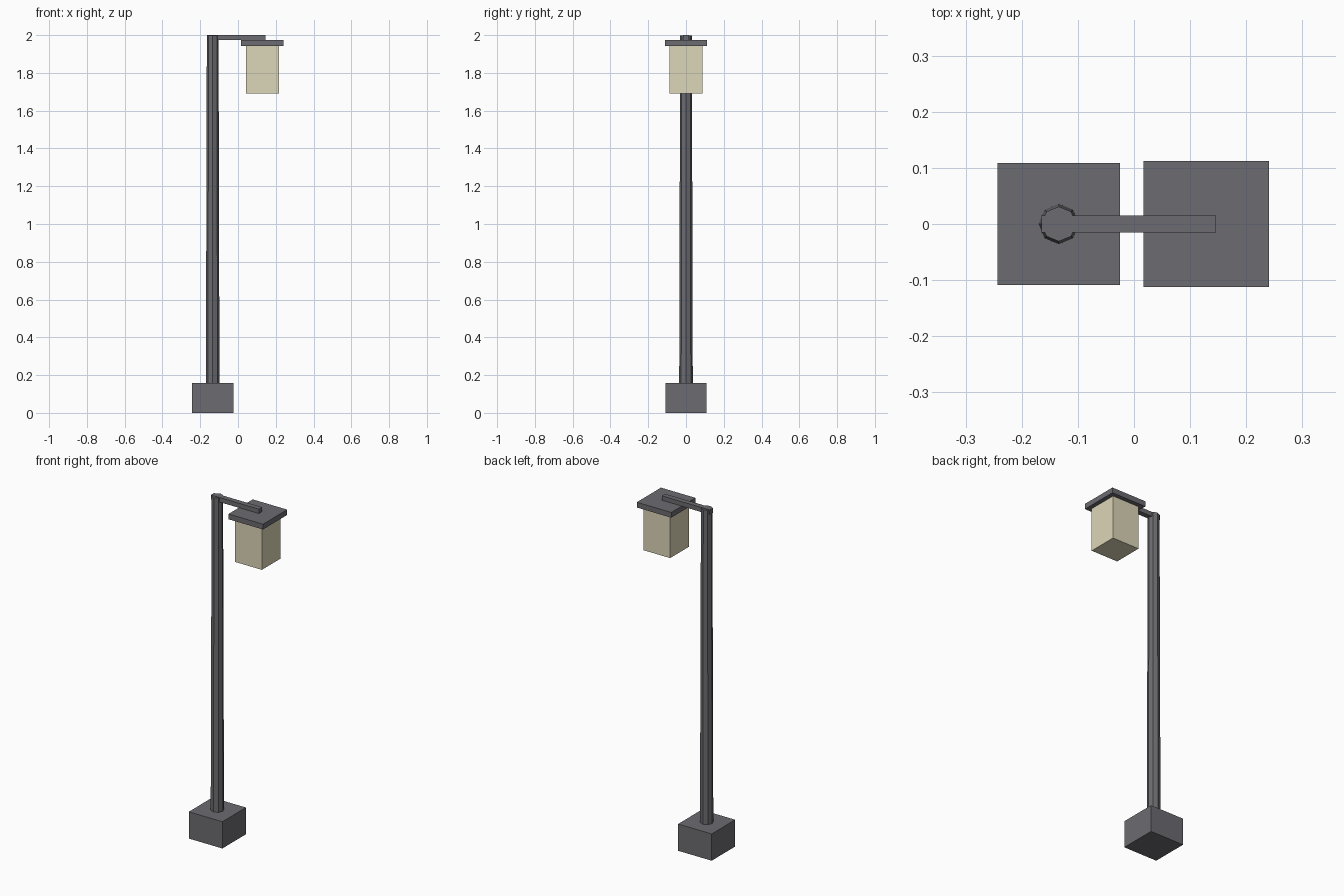
import bpy

if "Cube" in bpy.data.objects:
    bpy.data.objects.remove(bpy.data.objects["Cube"])


def material(name, rgb):
    m = bpy.data.materials.new(name)
    m.diffuse_color = (*rgb, 1.0)
    m.use_nodes = True
    m.node_tree.nodes["Principled BSDF"].inputs["Base Color"].default_value = m.diffuse_color
    return m


metal = material("dark_metal", (0.15, 0.15, 0.165))
glow = material("pale_glass", (0.72, 0.67, 0.48))


def box(name, x0, x1, half_y, z0, z1, mat):
    """Box symmetric about y = 0, given by its x and z limits."""
    bpy.ops.mesh.primitive_cube_add(
        size=1, location=((x0 + x1) / 2, 0, (z0 + z1) / 2))
    ob = bpy.context.object
    ob.name = name
    ob.scale = (x1 - x0, 2 * half_y, z1 - z0)
    bpy.ops.object.transform_apply(location=False, rotation=False, scale=True)
    ob.data.materials.append(mat)
    return ob


POLE_X = -0.134
LAMP_X = 0.129

# Footing block
box("base", POLE_X - 0.109, POLE_X + 0.109, 0.109, 0.0, 0.157, metal)

# Tapered eight-sided pole, corners on the axes
z0, z1 = 0.15, 1.998
bpy.ops.mesh.primitive_cone_add(
    vertices=8, radius1=0.036, radius2=0.031, depth=z1 - z0,
    location=(POLE_X, 0, (z0 + z1) / 2))
pole = bpy.context.object
pole.name = "pole"
pole.data.materials.append(metal)

# Horizontal arm resting on the lamp cap
box("arm", -0.165, 0.146, 0.015, 1.973, 2.0, metal)

# Lamp cap and glass
box("lamp_cap", LAMP_X - 0.112, LAMP_X + 0.112, 0.112, 1.943, 1.974, metal)
box("lamp_glass", LAMP_X - 0.087, LAMP_X + 0.087, 0.087, 1.69, 1.944, glow)
